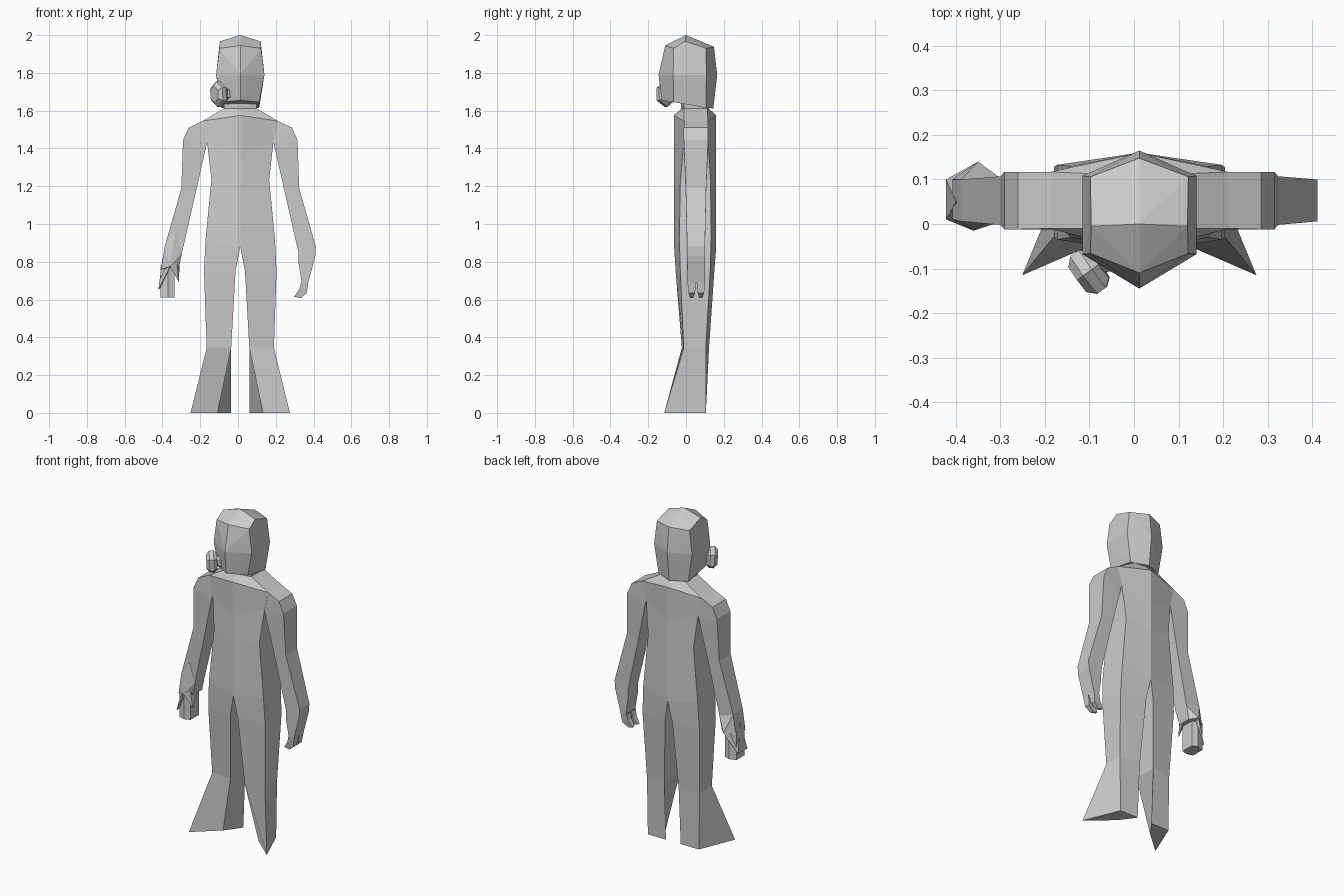
import bpy, bmesh, math
from mathutils import Vector

if "Cube" in bpy.data.objects:
    bpy.data.objects.remove(bpy.data.objects["Cube"])

C = 0.012  # x of the body's mid plane
mat = bpy.data.materials.new("light grey")
mat.diffuse_color = (0.6, 0.6, 0.6, 1)
mat.use_nodes = True
mat.node_tree.nodes["Principled BSDF"].inputs["Base Color"].default_value = mat.diffuse_color


def finish(name, bm):
    bmesh.ops.remove_doubles(bm, verts=bm.verts, dist=1e-4)
    bmesh.ops.recalc_face_normals(bm, faces=bm.faces)
    me = bpy.data.meshes.new(name)
    bm.to_mesh(me)
    bm.free()
    me.materials.append(mat)
    ob = bpy.data.objects.new(name, me)
    bpy.context.collection.objects.link(ob)
    return ob


def loft(name, rings, caps=(False, True), side=1):
    """Skin a list of equal-sized point rings; side=-1 mirrors in x."""
    bm = bmesh.new()
    vr = [[bm.verts.new((C + side * x, y, z)) for x, y, z in r] for r in rings]
    n = len(rings[0])
    for a, b in zip(vr, vr[1:]):
        for i in range(n):
            j = (i + 1) % n
            bm.faces.new((a[i], a[j], b[j], b[i]))
    for on, ring in zip(caps, (vr[0], vr[-1])):
        if on:
            bm.faces.new(ring)
    return finish(name, bm)


def hull(name, pts):
    bm = bmesh.new()
    vs = [bm.verts.new(p) for p in pts]
    bmesh.ops.convex_hull(bm, input=vs)
    bmesh.ops.delete(bm, geom=[v for v in bm.verts if not v.link_faces], context='VERTS')
    bmesh.ops.dissolve_limit(bm, angle_limit=0.03, verts=bm.verts, edges=bm.edges)
    return finish(name, bm)


def six(fy, fz, x, y0, y1, sz, by, bz, sz2=None):
    """Six-sided section: front ridge, two sides, back ridge."""
    s2 = sz if sz2 is None else sz2
    return [(0, fy, fz), (x, y0, sz), (x, y1, s2), (0, by, bz), (-x, y1, s2), (-x, y0, sz)]


def strap(xo, zo, xi, zi, y0, y1):
    """Four-sided limb section from its outer and inner edge."""
    return [(xo, y0, zo), (xo, y1, zo), (xi, y1, zi), (xi, y0, zi)]


# Torso with neck
loft("torso", [
    six(-.063, .88, .184, -.035, .133, .915, .16, .88),
    six(-.064, 1.18, .153, -.03, .13, 1.235, .16, 1.18),
    six(-.064, 1.37, .175, -.012, .117, 1.43, .16, 1.37),
    six(-.064, 1.575, .2, -.01, .117, 1.545, .16, 1.575),
    six(-.025, 1.61, .085, -.01, .112, 1.612, .122, 1.61),
    six(-.03, 1.66, .085, -.012, .11, 1.66, .12, 1.66)], (False, True))

# Head
head = (six(-.13, 1.655, .1, -.065, .105, 1.645, .145, 1.612, 1.615)
        + six(-.145, 1.79, .128, -.068, .108, 1.79, .165, 1.79)
        + six(-.11, 1.945, .11, -.066, .106, 1.93, .148, 1.938)
        + [(0, 0, 2.0), (.108, -.005, 1.967), (-.108, -.005, 1.967)])
hull("head", [(C + x, y, z) for x, y, z in head])

# Breathing filter: short neck and wide canister, set to one side of the face
axis = Vector((-.8, -.58, -.05)).normalized()
u = axis.cross(Vector((0, 0, 1))).normalized()
w = axis.cross(u)


def disc(centre, d, r):
    return [centre + axis * d + (u * math.cos(a) * .88 + w * math.sin(a)) * r
            for a in (math.pi / 6 + k * math.pi / 3 for k in range(6))]


mid = Vector((-.102 - C, -.107, 1.688))
loft("filter_canister", [disc(mid, -.03, .05), disc(mid, -.012, .068),
                         disc(mid, .012, .068), disc(mid, .03, .045)], (True, True))
loft("filter_neck", [disc(mid, -.09, .036), disc(mid, -.045, .04), disc(mid, -.025, .026)], (True, True))

for side, tag in ((1, "left"), (-1, "right")):
    # Leg with flared, pointed foot
    loft(tag + "_leg", [
        [(0, -.063, .88), (.184, -.035, .915), (.184, .133, .915), (0, .16, .88)],
        [(.025, -.055, .75), (.192, -.03, .75), (.192, .128, .75), (.025, .15, .75)],
        [(.048, -.022, .345), (.178, -.012, .345), (.178, .105, .345), (.048, .122, .345)],
        [(.12, .01, 0), (.263, -.115, 0), (.172, .105, 0), (.05, .105, 0)]], side=side)

    # Shoulder and arm
    rings = [strap(.2, 1.545, .175, 1.43, -.01, .117),
             strap(.273, 1.51, .176, 1.43, -.012, .117),
             strap(.303, 1.445, .183, 1.40, -.012, .117),
             strap(.312, 1.19, .235, 1.17, -.002, .107),
             strap(.4, .88, .308, .85, .006, .1)]
    if side > 0:
        rings += [strap(.397, .83, .309, .79, .006, .1),
                  strap(.36, .69, .325, .69, .008, .1)]
    loft(tag + "_arm", rings, side=side)

# Curled fingers on the open hand
for i, y in enumerate((.008, .056)):
    loft(f"left_finger_{i + 1}", [
        strap(.36, .69, .322, .69, y, y + .044),
        strap(.352, .635, .312, .655, y + .006, y + .04),
        strap(.32, .607, .285, .615, y + .014, y + .03)])

# Closed hand: palm, thumb flap and finger block
hull("right_palm", [
    (-.388, .006, .88), (-.388, .1, .88), (-.296, .006, .85), (-.296, .1, .85),
    (-.33, .002, .97), (-.36, -.015, .775), (-.35, .14, .775),
    (-.408, .01, .76), (-.408, .1, .76), (-.312, .02, .77), (-.312, .1, .77)])
hull("right_thumb", [(-.36, -.015, .775), (-.33, .0, .85), (-.312, .01, .69),
                     (-.31, .06, .8), (-.33, .04, .78)])
hull("right_hand_edge", [(-.36, -.015, .775), (-.35, .14, .775), (-.4, .05, .82),
                         (-.422, .01, .65), (-.422, .1, .65), (-.395, .05, .68)])
loft("right_fingers", [
    [(x - C, y, z) for x, y in ((-.41, .02), (-.37, .008), (-.335, .02),
                                (-.335, .1), (-.37, .112), (-.41, .1))]
    for z in (.78, .61)])
